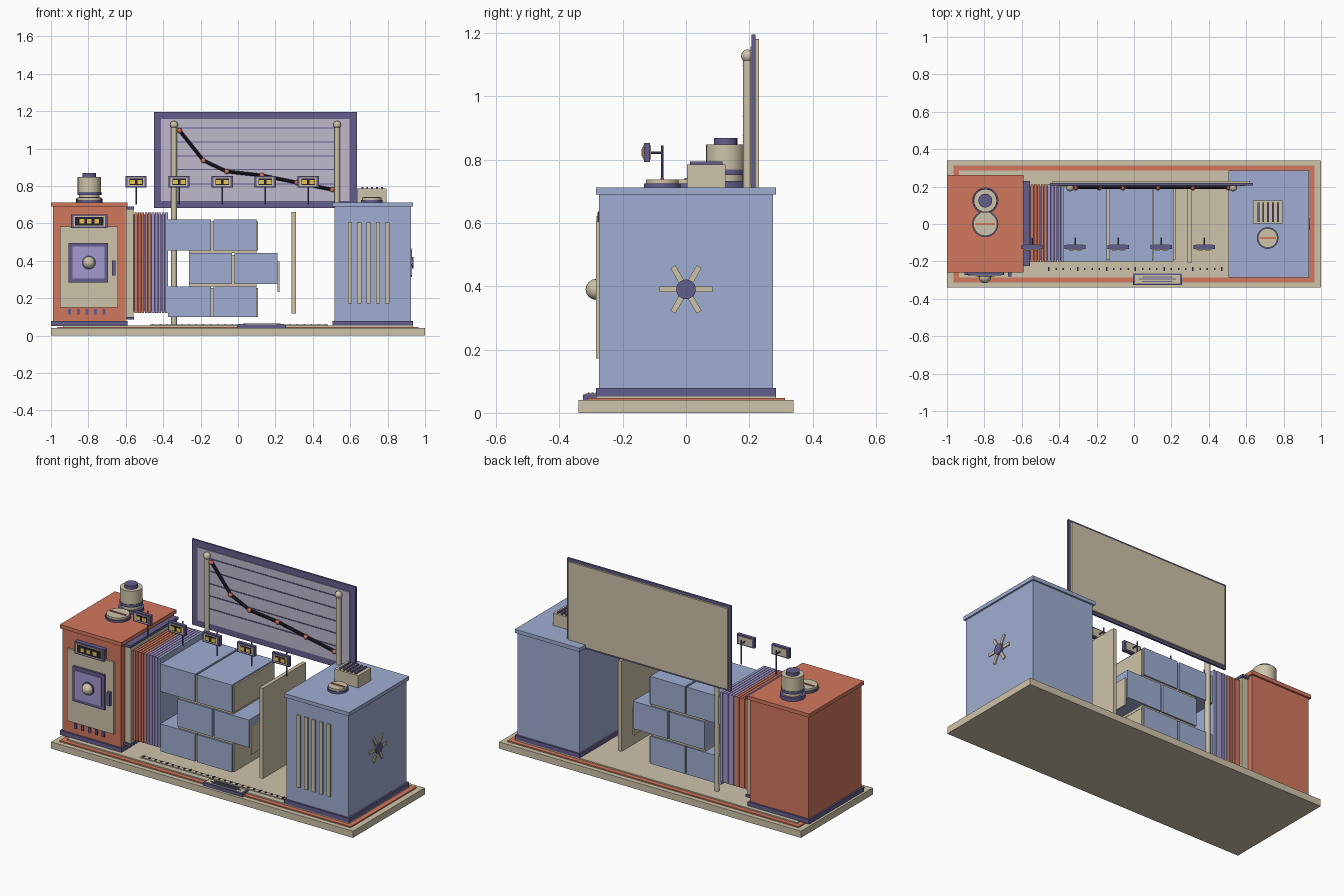
import bpy, math
from mathutils import Vector


def colour(name, r, g, b):
    m = bpy.data.materials.new(name)
    lin = [((c / 255 + 0.055) / 1.055) ** 2.4 if c > 10 else c / 3300 for c in (r, g, b)]
    m.diffuse_color = (*lin, 1)
    return m


CREAM = colour("cream", 206, 196, 170)
RED = colour("terracotta", 210, 120, 94)
BLUE = colour("pale_blue", 160, 174, 210)
PURPLE = colour("dark_purple", 100, 94, 140)
LAV = colour("lavender", 164, 152, 206)
PALE = colour("pale_lilac", 192, 184, 206)
BLACK = colour("near_black", 38, 32, 46)
YELLOW = colour("yellow", 232, 196, 84)
ROSE = colour("dusty_rose", 196, 138, 134)


def finish(name, mat, smooth=False):
    o = bpy.context.object
    o.name = name
    o.data.materials.append(mat)
    if smooth:
        bpy.ops.object.shade_smooth_by_angle()
    return o


def box(name, mat, x0, x1, y0, y1, z0, z1):
    bpy.ops.mesh.primitive_cube_add(size=1, location=((x0 + x1) / 2, (y0 + y1) / 2, (z0 + z1) / 2))
    o = bpy.context.object
    for v in o.data.vertices:
        v.co = (v.co.x * (x1 - x0), v.co.y * (y1 - y0), v.co.z * (z1 - z0))
    return finish(name, mat)


def cyl(name, mat, p, q, r, n=24):
    p, q = Vector(p), Vector(q)
    d = q - p
    bpy.ops.mesh.primitive_cylinder_add(vertices=n, radius=r, depth=d.length, location=(p + q) / 2,
                                        rotation=d.to_track_quat('Z', 'Y').to_euler())
    return finish(name, mat, True)


def ball(name, mat, p, r, n=16):
    bpy.ops.mesh.primitive_uv_sphere_add(segments=n, ring_count=n // 2, radius=r, location=p)
    return finish(name, mat, True)


# stepped base
box("base_slab", CREAM, -1, 1, -0.34, 0.34, 0, 0.04)
box("base_inlay", RED, -0.965, 0.965, -0.312, 0.312, 0.04, 0.047)
box("base_deck", CREAM, -0.935, 0.935, -0.285, 0.285, 0.047, 0.054)


def cabinet(name, mat, x0, x1, y0, y1):
    box(name + "_plinth", PURPLE, x0, x1, y0, y1, 0.052, 0.078)
    box(name + "_body", mat, x0 + 0.01, x1 - 0.01, y0 + 0.01, y1 - 0.01, 0.078, 0.69)
    box(name + "_lid", mat, x0, x1, y0, y1, 0.69, 0.712)


cabinet("hot_cabinet", RED, -1.0, -0.592, -0.258, 0.262)
cabinet("cold_cabinet", BLUE, 0.505, 0.935, -0.285, 0.285)

# hot cabinet front: plate, window, knob, handle, vents
box("door_plate", CREAM, -0.952, -0.642, -0.26, -0.248, 0.15, 0.582)
box("window_frame", PURPLE, -0.905, -0.695, -0.272, -0.26, 0.285, 0.495)
box("window_pane", LAV, -0.885, -0.715, -0.277, -0.272, 0.305, 0.475)
box("door_handle", PURPLE, -0.674, -0.656, -0.28, -0.26, 0.322, 0.402)
cyl("knob_stem", PURPLE, (-0.797, -0.277, 0.39), (-0.797, -0.284, 0.39), 0.038)
ball("knob", CREAM, (-0.797, -0.284, 0.39), 0.033)
for i in range(5):
    x = -0.9 + i * 0.046
    box("vent", PURPLE, x - 0.008, x + 0.008, -0.256, -0.248, 0.113, 0.143)


# number displays
def display(name, cx, cz, hw, hh, y0, y1, digits):
    box(name + "_case", PURPLE, cx - hw, cx + hw, y0, y1, cz - hh, cz + hh)
    fw, fh = hw - 0.012, hh - 0.008
    box(name + "_face", CREAM, cx - fw, cx + fw, y0 - 0.003, y0, cz - fh, cz + fh)
    box(name + "_screen", BLACK, cx - fw + 0.009, cx + fw - 0.009, y0 - 0.005, y0 - 0.003,
        cz - fh + 0.005, cz + fh - 0.005)
    for i in range(digits):
        x = cx + (i - (digits - 1) / 2) * 0.04
        box(name + "_digit", YELLOW, x - 0.013, x + 0.013, y0 - 0.008, y0 - 0.005, cz - 0.011, cz + 0.011)


display("cabinet_display", -0.795, 0.611, 0.097, 0.036, -0.274, -0.248, 3)
for x in (-0.545, -0.315, -0.085, 0.145, 0.375):
    display("sign", x, 0.822, 0.057, 0.03, -0.133, -0.113, 2)
    box("sign_back", CREAM, x - 0.045, x + 0.045, -0.113, -0.11, 0.8, 0.844)
    cyl("sign_probe", PURPLE, (x, -0.075, 0.7), (x, -0.075, 0.845), 0.004, 8)
    cyl("sign_arm", PURPLE, (x, -0.113, 0.822), (x, -0.075, 0.822), 0.004, 8)

# hot cabinet top: heater pot and dial
P = (-0.795, 0.125)
for name, mat, r, a, b in (("pot_foot", PURPLE, 0.07, 0.712, 0.733), ("pot_neck", CREAM, 0.055, 0.733, 0.752),
                           ("pot_ring", PURPLE, 0.064, 0.752, 0.768), ("pot", CREAM, 0.062, 0.768, 0.848),
                           ("pot_cap", PURPLE, 0.037, 0.848, 0.868)):
    cyl(name, mat, (*P, a), (*P, b), r)


def dial(x, y, r, name):
    cyl(name + "_rim", PURPLE, (x, y, 0.712), (x, y, 0.725), r)
    cyl(name, CREAM, (x, y, 0.725), (x, y, 0.737), r - 0.006)
    box(name + "_mark", RED, x - r * 0.75, x + r * 0.75, y - 0.005, y + 0.005, 0.737, 0.741)


dial(-0.795, 0.0, 0.07, "hot_dial")
dial(0.715, -0.075, 0.058, "cold_dial")

# collar between hot cabinet and fins
box("collar", CREAM, -0.6, -0.56, -0.215, 0.22, 0.1, 0.68)
for z in (0.085, 0.675):
    box("collar_flange", PURPLE, -0.6, -0.555, -0.225, 0.23, z, z + 0.015)

# graded fin stack
fins = [RED, RED, RED, RED, ROSE, LAV, LAV, LAV, LAV, BLUE]
for i, mat in enumerate(fins):
    x = -0.553 + i * 0.0182
    box("fin", mat, x, x + 0.0152, -0.203, 0.21, 0.12, 0.657)
box("fin_core", PURPLE, -0.56, -0.375, -0.193, 0.2, 0.13, 0.647)

# staggered bricks with thin joints
for row, x0 in enumerate((-0.375, -0.262, -0.375)):
    z = 0.098 + row * 0.179
    for k in range(2):
        x = x0 + k * 0.243
        box("brick", BLUE, x, x + 0.231, -0.2, 0.2, z, z + 0.165)
        box("upright_joint", CREAM, x + 0.231, x + 0.243 - 0.003 * k, -0.19, 0.19,
            z - 0.045 * (row == 1), z + 0.155 - 0.035 * k * (row == 1))
for z in (0.263, 0.442):
    box("bed_joint", CREAM, -0.262, 0.1, -0.19, 0.19, z, z + 0.014)

# free-standing divider
box("divider", CREAM, 0.287, 0.31, -0.207, 0.2, 0.118, 0.66)

# cold cabinet: grille, side fan, top vent
for i in range(5):
    x = 0.598 + i * 0.05
    box("grille_bar", CREAM, x - 0.011, x + 0.011, -0.284, -0.275, 0.172, 0.605)
for i in range(6):
    b = box("fan_blade", CREAM, -0.003, 0.003, 0.02, 0.083, -0.009, 0.009)
    a = i * math.pi / 3
    c = Vector((0, 0.0515, 0))
    b.location = (0.928, c.y * math.cos(a), 0.39 + c.y * math.sin(a))
    b.rotation_euler = (a, 0, 0)
cyl("fan_hub", PURPLE, (0.925, 0, 0.39), (0.937, 0, 0.39), 0.031)
box("top_vent", CREAM, 0.637, 0.795, 0.003, 0.125, 0.712, 0.785)
for i in range(5):
    x = 0.665 + i * 0.026
    box("top_vent_slot", PURPLE, x - 0.005, x + 0.005, 0.012, 0.115, 0.785, 0.794)

# chart board
box("board_back", CREAM, -0.435, 0.62, 0.217, 0.23, 0.695, 1.18)
box("board_frame", PURPLE, -0.45, 0.635, 0.207, 0.219, 0.682, 1.195)
box("board_panel", PALE, -0.412, 0.597, 0.203, 0.207, 0.72, 1.157)
for z in (0.81, 0.887, 0.96, 1.035, 1.11):
    box("chart_line", PURPLE, -0.33, 0.52, 0.2, 0.203, z - 0.003, z + 0.003)
for x in (-0.342, 0.53):
    cyl("board_post", CREAM, (x, 0.195, 0.05), (x, 0.195, 1.12), 0.015, 16)
    ball("post_cap", CREAM, (x, 0.195, 1.127), 0.021)

# chart curve
pts = [(-0.312, 1.096), (-0.185, 0.936), (-0.06, 0.877), (0.128, 0.856), (0.315, 0.818), (0.505, 0.78)]
for a, b in zip(pts, pts[1:]):
    cyl("curve_segment", BLACK, (a[0], 0.196, a[1]), (b[0], 0.196, b[1]), 0.009, 10)
for x, z in pts:
    ball("curve_point", RED, (x, 0.193, z), 0.014, 12)

# scale on the deck and name plate
box("scale_strip", CREAM, -0.47, 0.48, -0.253, -0.228, 0.054, 0.059)
for i in range(25):
    x = -0.455 + i * 0.0385
    h = 0.011 if i % 4 == 0 else 0.006
    box("scale_tick", BLACK, x - 0.004, x + 0.004, -0.241 - h, -0.241 + h, 0.059, 0.063)
box("plate_rim", PURPLE, -0.005, 0.257, -0.325, -0.265, 0.04, 0.058)
box("plate_face", CREAM, 0.005, 0.247, -0.317, -0.273, 0.058, 0.061)
for y, w in ((-0.283, 0.08), (-0.295, 0.1), (-0.307, 0.08)):
    box("plate_rule", PURPLE, 0.126 - w, 0.126 + w, y - 0.003, y + 0.003, 0.061, 0.064)
